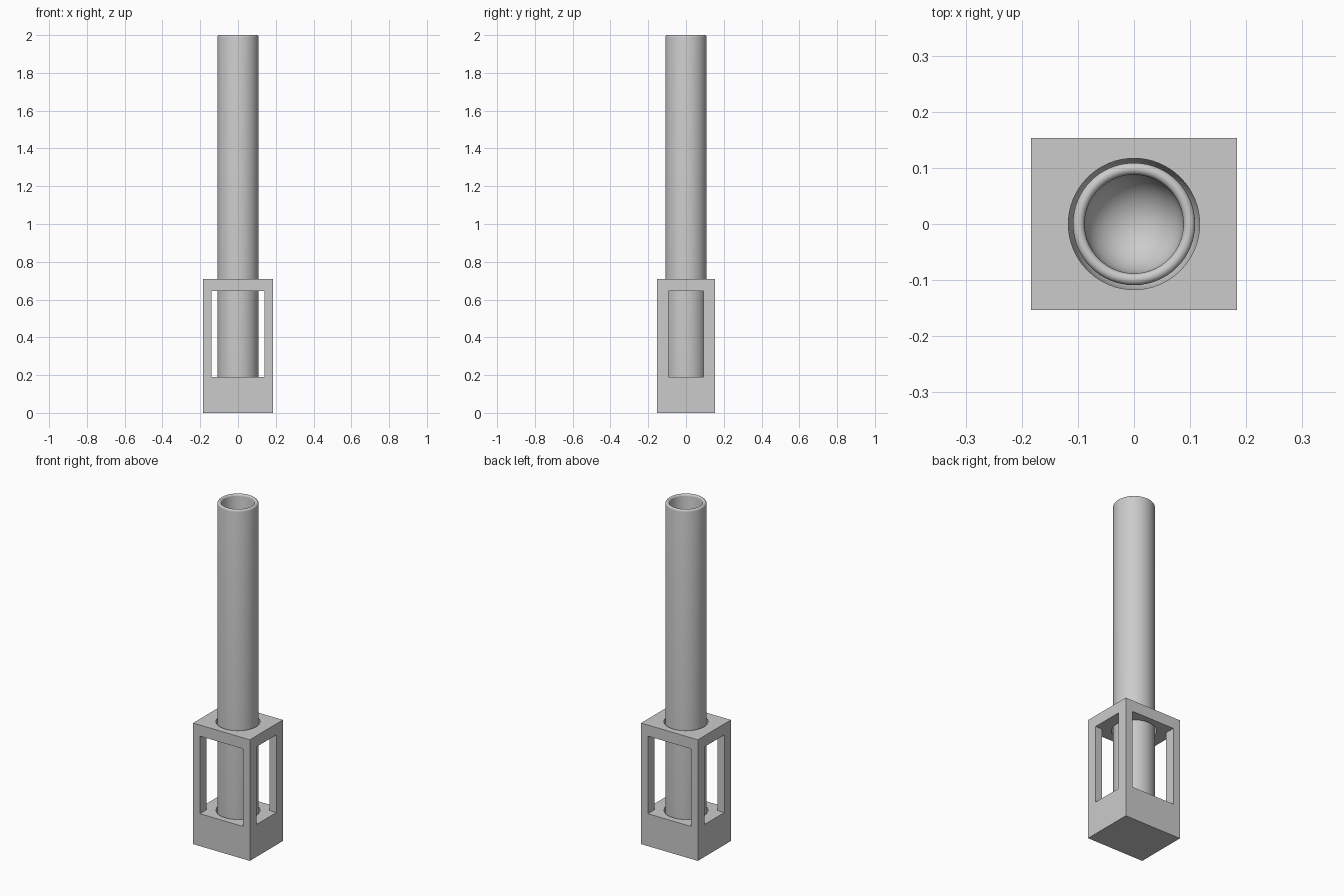
import bpy, bmesh
from math import sin, cos, pi, radians

cube = bpy.data.objects.get("Cube")
if cube:
    bpy.data.objects.remove(cube, do_unlink=True)

grey = bpy.data.materials.new("light grey")
grey.use_nodes = True
colour = (0.6, 0.6, 0.6, 1)
grey.diffuse_color = colour
grey.node_tree.nodes["Principled BSDF"].inputs["Base Color"].default_value = colour


def finish(name, bm):
    mesh = bpy.data.meshes.new(name)
    bmesh.ops.recalc_face_normals(bm, faces=bm.faces)
    bm.to_mesh(mesh)
    bm.free()
    obj = bpy.data.objects.new(name, mesh)
    bpy.context.collection.objects.link(obj)
    mesh.materials.append(grey)
    return obj


def box(name, half_x, half_y, low, high):
    bm = bmesh.new()
    bmesh.ops.create_cube(bm, size=2)
    for v in bm.verts:
        v.co = (v.co.x * half_x, v.co.y * half_y, low if v.co.z < 0 else high)
    return finish(name, bm)


def lathe(name, profile, sides=64):
    """Spin an (r, z) profile about the z axis."""
    bm = bmesh.new()
    verts = [bm.verts.new((r, 0, z)) for r, z in profile]
    edges = [bm.edges.new(pair) for pair in zip(verts, verts[1:])]
    bmesh.ops.spin(bm, geom=verts + edges, cent=(0, 0, 0), axis=(0, 0, 1),
                   angle=2 * pi, steps=sides)
    bmesh.ops.remove_doubles(bm, verts=bm.verts, dist=0.0001)
    return finish(name, bm)


def bowl(radius, centre, steps=14):
    """Quarter arc from the bottom pole out to the full radius."""
    return [(radius * sin(i / steps * pi / 2), centre - radius * cos(i / steps * pi / 2))
            for i in range(steps + 1)]


def smooth(obj):
    bpy.ops.object.select_all(action="DESELECT")
    obj.select_set(True)
    bpy.context.view_layer.objects.active = obj
    bpy.ops.object.shade_smooth_by_angle(angle=radians(35))


TOP, RACK_TOP = 2.0, 0.71
OUTER, INNER, HOLE = 0.109, 0.088, 0.117
CENTRE = 0.157  # height of the rounded bottom's centre

# Rack block with through windows and a round-bottomed well
rack = box("rack", 0.184, 0.153, 0, RACK_TOP)
cutters = [
    box("front_window_cutter", 0.14, 0.3, 0.19, 0.645),
    box("side_window_cutter", 0.3, 0.092, 0.19, 0.645),
    lathe("well_cutter", bowl(HOLE, CENTRE) + [(HOLE, 0.8), (0, 0.8)]),
]
bpy.context.view_layer.objects.active = rack
for cutter in cutters:
    cutter.hide_render = True
    mod = rack.modifiers.new("cut", "BOOLEAN")
    mod.operation, mod.solver, mod.object = "DIFFERENCE", "EXACT", cutter
    bpy.ops.object.modifier_apply(modifier=mod.name)
for cutter in cutters:
    bpy.data.objects.remove(cutter, do_unlink=True)
smooth(rack)

# Test tube: outer wall, rounded lip, inner wall
lip = (OUTER - INNER) / 2
middle = (OUTER + INNER) / 2
rim = [(middle + lip * cos(i / 8 * pi), TOP - lip + lip * sin(i / 8 * pi)) for i in range(9)]
tube = lathe("tube", bowl(OUTER, CENTRE) + rim + bowl(INNER, CENTRE)[::-1])
smooth(tube)
